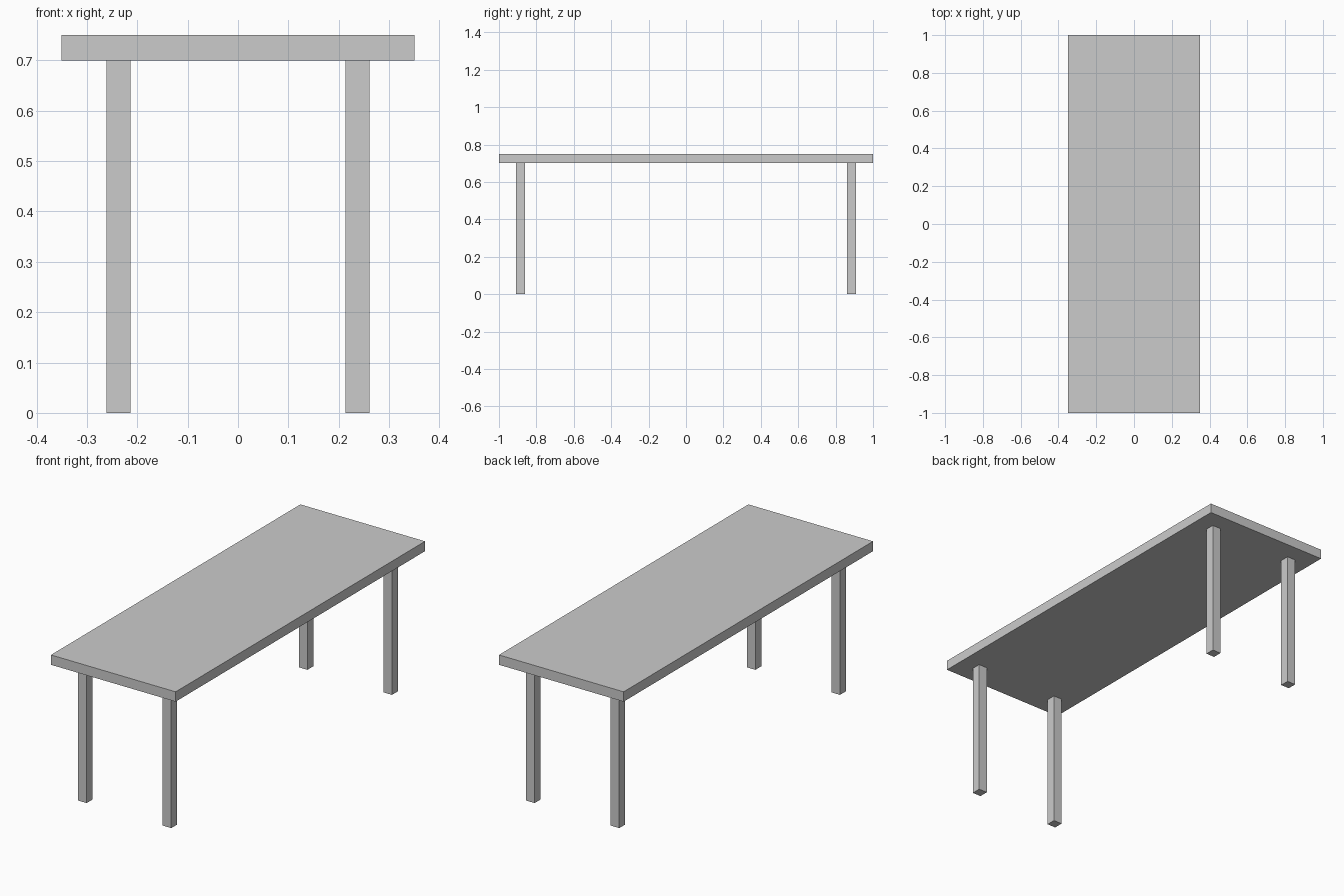
import bpy

if "Cube" in bpy.data.objects:
    bpy.data.objects.remove(bpy.data.objects["Cube"])


def box(name, center, size):
    bpy.ops.mesh.primitive_cube_add(size=1, location=center)
    obj = bpy.context.object
    obj.name = name
    obj.scale = size
    bpy.ops.object.transform_apply(location=False, rotation=False, scale=True)
    return obj


LENGTH, WIDTH, HEIGHT, THICKNESS = 2.0, 0.70, 0.75, 0.05
LEG_X, LEG_Y, LEG_SIZE = 0.2375, 0.885, 0.048
LEG_HEIGHT = HEIGHT - THICKNESS

# Table top slab
box("table_top", (0, 0, HEIGHT - THICKNESS / 2), (WIDTH, LENGTH, THICKNESS))

# Four square legs, inset from the corners
for y_name, sy in (("front", -1), ("back", 1)):
    for x_name, sx in (("left", -1), ("right", 1)):
        box(f"{y_name}_{x_name}_leg", (sx * LEG_X, sy * LEG_Y, LEG_HEIGHT / 2),
            (LEG_SIZE, LEG_SIZE, LEG_HEIGHT))
